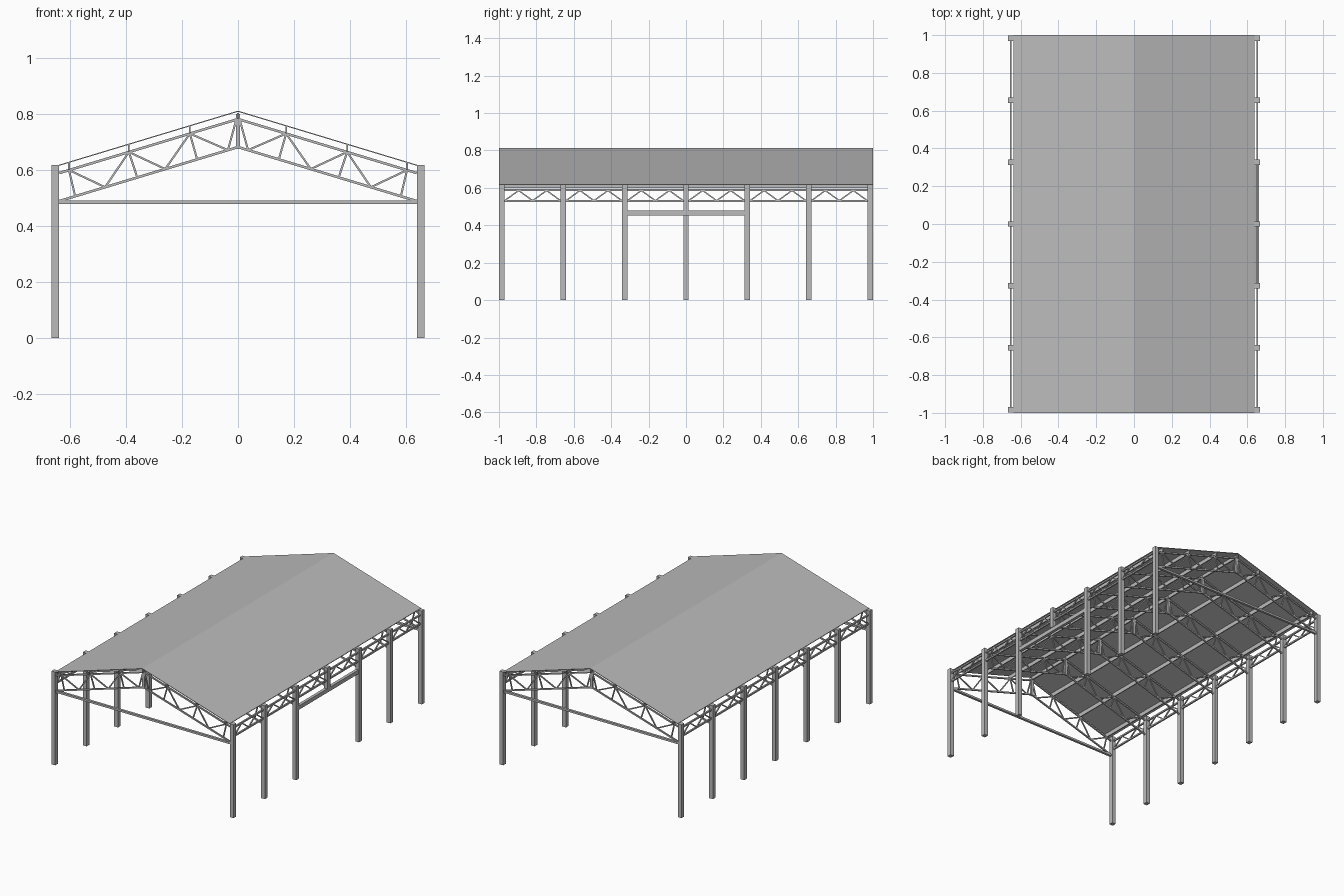
import bpy, bmesh
from mathutils import Vector, Matrix

if "Cube" in bpy.data.objects:
    bpy.data.objects.remove(bpy.data.objects["Cube"])

steel = bpy.data.materials.new("light_grey")
steel.use_nodes = True
steel.diffuse_color = (0.5, 0.5, 0.5, 1)
steel.node_tree.nodes["Principled BSDF"].inputs["Base Color"].default_value = (0.5, 0.5, 0.5, 1)


def finish(name, bm):
    bmesh.ops.recalc_face_normals(bm, faces=bm.faces)
    me = bpy.data.meshes.new(name)
    bm.to_mesh(me)
    bm.free()
    me.materials.append(steel)
    ob = bpy.data.objects.new(name, me)
    bpy.context.collection.objects.link(ob)
    return ob


def box(bm, lo, hi):
    lo, hi = Vector(lo), Vector(hi)
    m = Matrix.Translation((lo + hi) / 2) @ Matrix.Diagonal((*(hi - lo), 1))
    bmesh.ops.create_cube(bm, size=1, matrix=m)


def bar(bm, a, b, t):
    """Square bar of thickness t from a to b."""
    a, b = Vector(a), Vector(b)
    d = b - a
    rot = d.to_track_quat('Z', 'X').to_matrix().to_4x4()
    m = Matrix.Translation((a + b) / 2) @ rot @ Matrix.Diagonal((t, t, d.length, 1))
    bmesh.ops.create_cube(bm, size=1, matrix=m)


BAY = 0.328                       # column spacing
FRAMES = [k * BAY for k in range(-3, 4)]
HALF = 0.639                      # inner face of the columns
OUT = 0.666                       # outer face of the columns
SLOPE = 0.302


def top_z(x):
    return 0.782 - SLOPE * abs(x)


def low_z(x):
    return 0.682 - SLOPE * abs(x)


def roof_z(x):
    return 0.812 - SLOPE * abs(x)


# Columns; the middle one on the left side is a short post on a lintel
for side, label in ((1, "left"), (-1, "right")):
    bm = bmesh.new()
    for y in FRAMES:
        short = side == 1 and abs(y) < 0.01
        xs = sorted((side * HALF, side * OUT))
        box(bm, (xs[0], y - 0.0145, 0.478 if short else 0),
            (xs[1], y + 0.0145, 0.617))
    finish(label + "_columns", bm)

bm = bmesh.new()
box(bm, (0.642, -BAY, 0.452), (0.662, BAY, 0.478))
finish("left_lintel", bm)

# Tie beams across both gable ends
for y, label in ((FRAMES[0], "front"), (FRAMES[-1], "back")):
    bm = bmesh.new()
    box(bm, (-HALF, y - 0.008, 0.478), (HALF, y + 0.008, 0.491))
    finish(label + "_tie_beam", bm)

# Roof trusses: (top node, bottom node) web members on each slope
WEB = [(0.604, 0.582), (0.604, 0.475), (0.39, 0.475), (0.39, 0.36), (0.39, 0.26),
       (0.172, 0.26), (0.172, 0.146), (0.172, 0.036), (0.006, 0.036)]
for i, y in enumerate(FRAMES):
    bm = bmesh.new()
    for s in (-1, 1):
        bar(bm, (s * HALF, y, top_z(HALF)), (0, y, top_z(0)), 0.009)
        bar(bm, (s * HALF, y, low_z(HALF)), (0, y, low_z(0)), 0.009)
        for t, b in WEB:
            bar(bm, (s * t, y, top_z(t)), (s * b, y, low_z(b)), 0.007)
    box(bm, (-0.008, y - 0.007, 0.675), (0.008, y + 0.007, 0.80))
    finish("roof_truss_%d" % (i + 1), bm)

# Side lattice girders between columns
for side, label in ((1, "left"), (-1, "right")):
    bm = bmesh.new()
    x = side * 0.6525
    for z in (0.53, 0.588):
        bar(bm, (x, FRAMES[0], z), (x, FRAMES[-1], z), 0.010)
    for y in FRAMES[:-1]:
        start, step = y + 0.0145, (BAY - 0.029) / 4
        for k in range(4):
            z0, z1 = (0.532, 0.586) if k % 2 == 0 else (0.586, 0.532)
            bar(bm, (x, start + k * step, z0), (x, start + (k + 1) * step, z1), 0.007)
    finish(label + "_lattice_girder", bm)

# Purlins under the roof sheet
bm = bmesh.new()
for s in (-1, 1):
    for px in (0.604, 0.39, 0.172):
        x = s * px
        box(bm, (x - 0.003, -0.998, top_z(px)), (x + 0.003, 0.998, roof_z(px) - 0.003))
box(bm, (-0.004, -0.998, top_z(0)), (0.004, 0.998, 0.804))
finish("purlins", bm)

# Roof sheet: thin gable profile extruded along the length
bm = bmesh.new()
T = 0.004
prof = [(-HALF, roof_z(HALF)), (0, roof_z(0)), (HALF, roof_z(HALF)),
        (HALF, roof_z(HALF) - T), (0, roof_z(0) - T), (-HALF, roof_z(HALF) - T)]
face = bm.faces.new([bm.verts.new((x, -1, z)) for x, z in prof])
ext = bmesh.ops.extrude_face_region(bm, geom=[face])
bmesh.ops.translate(bm, vec=(0, 2, 0),
                    verts=[v for v in ext["geom"] if isinstance(v, bmesh.types.BMVert)])
finish("roof_sheet", bm)
